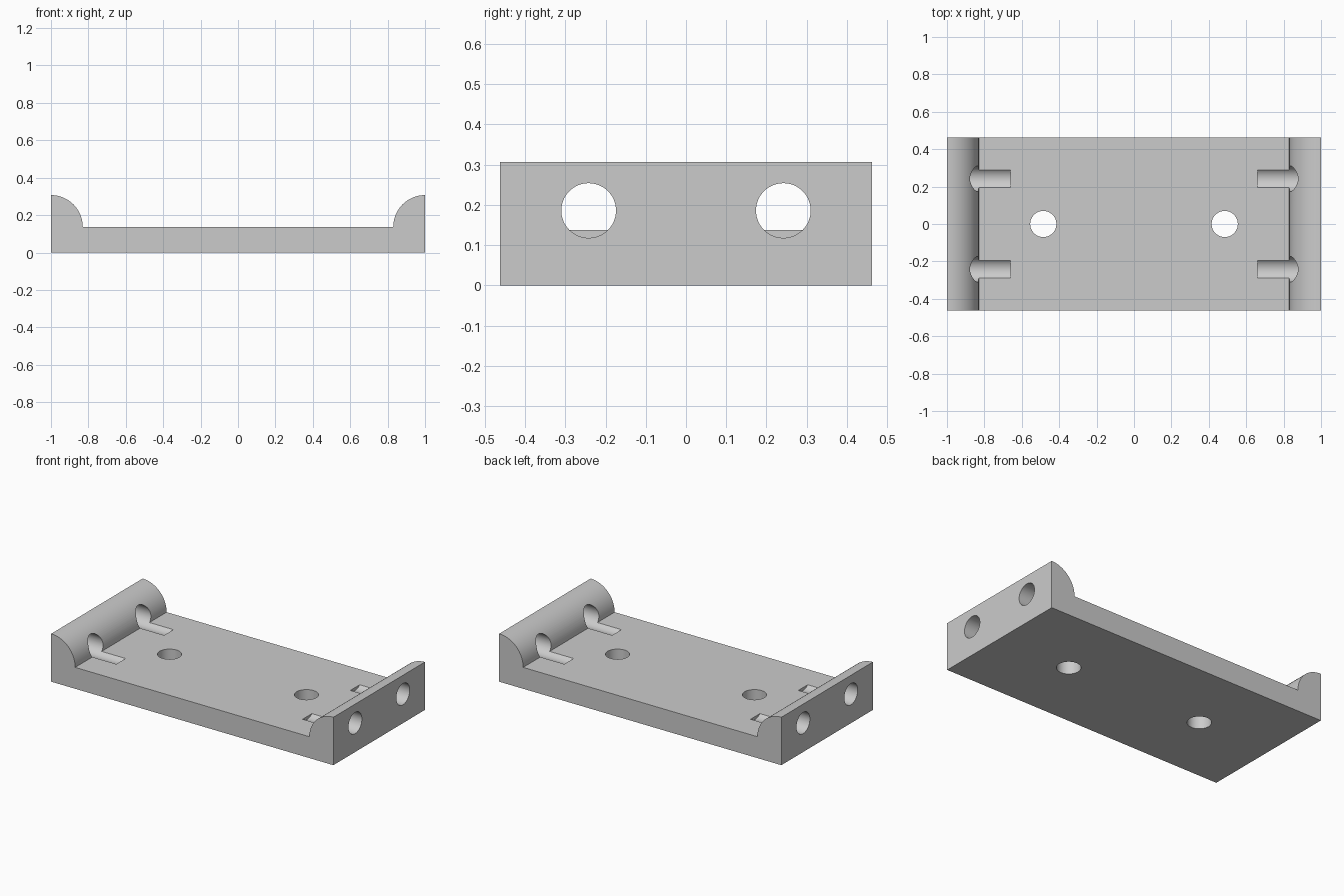
import bpy, math
from mathutils import Matrix

cube = bpy.data.objects.get("Cube")
if cube:
    bpy.data.objects.remove(cube)

DEPTH, PLATE, RAIL = 0.463, 0.137, 0.17   # half depth, plate height, rail radius

grey = bpy.data.materials.new("light grey")
grey.use_nodes = True
grey.diffuse_color = (0.6, 0.6, 0.6, 1)
grey.node_tree.nodes["Principled BSDF"].inputs["Base Color"].default_value = (0.6, 0.6, 0.6, 1)

# Side profile: flat plate with a quarter-round rail at each end
arc = [(1 - RAIL * math.cos(a), PLATE + RAIL * math.sin(a))
       for a in (math.pi / 2 * i / 24 for i in range(25))]
profile = [(-1, 0), (1, 0)] + arc[::-1] + [(-x, z) for x, z in arc]
n = len(profile)
verts = [(x, y, z) for y in (-DEPTH, DEPTH) for x, z in profile]
faces = [tuple(range(n)), tuple(range(2 * n - 1, n - 1, -1))]
faces += [(i, i + n, (i + 1) % n + n, (i + 1) % n) for i in range(n)]
mesh = bpy.data.meshes.new("base_plate")
mesh.from_pydata(verts, [], faces)
mesh.materials.append(grey)
plate = bpy.data.objects.new("base_plate", mesh)
bpy.context.collection.objects.link(plate)


def drill(name, location, radius, length, along_x=False):
    """Cut a round hole through the plate."""
    bpy.ops.mesh.primitive_cylinder_add(
        vertices=64, radius=radius, depth=length, location=location,
        rotation=(0, math.pi / 2 if along_x else 0, 0))
    cutter = bpy.context.object
    cutter.name = name
    cutter.data.materials.append(grey)
    cutter.hide_render = True
    cut = plate.modifiers.new(name, 'BOOLEAN')
    cut.operation = 'DIFFERENCE'
    cut.solver = 'EXACT'
    cut.object = cutter
    return cutter


# Rail holes that run on as shallow grooves, and mounting holes
cutters = []
for side in (-1, 1):
    cutters.append(drill("mounting_hole_cutter", (side * 0.485, 0, 0.1), 0.07, 0.6))
    for y in (-0.242, 0.242):
        cutters.append(drill("rail_hole_cutter", (side * 0.86, y, 0.186), 0.068, 0.4, True))

# Apply the cuts and remove the cutters
bpy.ops.object.select_all(action='DESELECT')
plate.select_set(True)
bpy.context.view_layer.objects.active = plate
for name in [m.name for m in plate.modifiers]:
    bpy.ops.object.modifier_apply(modifier=name)
for cutter in cutters:
    bpy.data.objects.remove(cutter)
bpy.ops.object.shade_smooth_by_angle(angle=math.radians(30))
